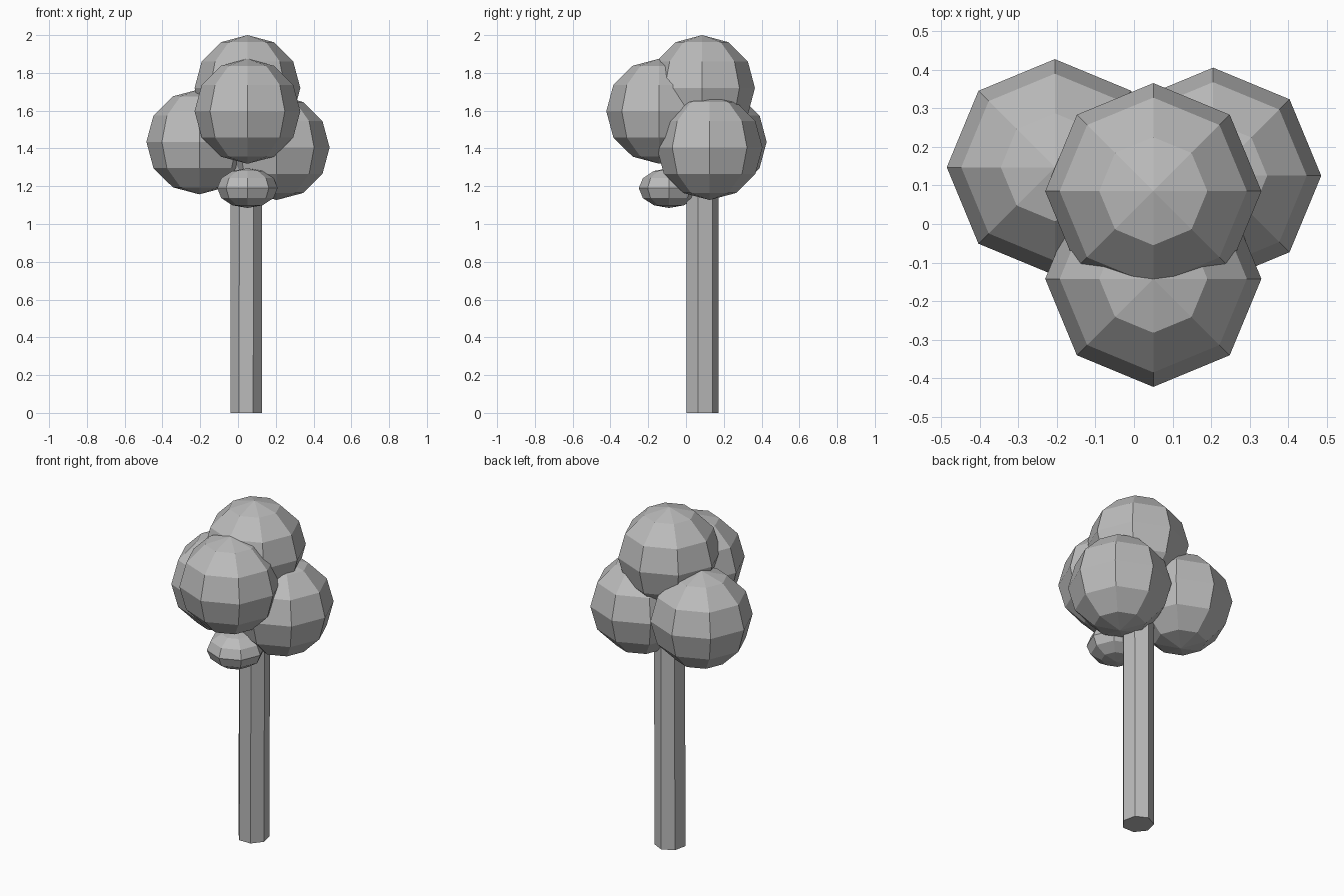
import bpy, bmesh, math
from mathutils import Matrix, Vector

if "Cube" in bpy.data.objects:
    bpy.data.objects.remove(bpy.data.objects["Cube"])

grey = bpy.data.materials.new("plain grey")
grey.diffuse_color = (0.5, 0.5, 0.5, 1)
grey.use_nodes = True
grey.node_tree.nodes["Principled BSDF"].inputs["Base Color"].default_value = grey.diffuse_color


def finish(name, bm):
    bmesh.ops.recalc_face_normals(bm, faces=bm.faces)
    mesh = bpy.data.meshes.new(name)
    bm.to_mesh(mesh)
    bm.free()
    mesh.materials.append(grey)
    obj = bpy.data.objects.new(name, mesh)
    bpy.context.collection.objects.link(obj)
    return obj


def foliage(name, center, radius, height_radius):
    # Low-poly ball, 8 segments by 6 rings, flat shaded
    bm = bmesh.new()
    bmesh.ops.create_uvsphere(bm, u_segments=8, v_segments=6, radius=1)
    bmesh.ops.transform(bm, verts=bm.verts, matrix=Matrix.Translation(center)
                        @ Matrix.Diagonal((radius, radius, height_radius, 1)))
    return finish(name, bm)


# Four large leaf balls and a small flattened one in front
foliage("foliage_top", (0.05, 0.085, 1.72), 0.28, 0.28)
foliage("foliage_front", (0.05, -0.142, 1.597), 0.28, 0.278)
foliage("foliage_left", (-0.205, 0.147, 1.435), 0.28, 0.278)
foliage("foliage_right", (0.205, 0.125, 1.405), 0.28, 0.278)
foliage("foliage_small", (0.05, -0.09, 1.19), 0.16, 0.105)

# Seven-sided trunk with one corner at the back
bm = bmesh.new()
ring = []
for i in range(7):
    a = 2 * math.pi * i / 7
    ring.append(bm.verts.new((0.043 + 0.086 * math.sin(a),
                              0.084 + 0.089 * math.cos(a), 0)))
base = bm.faces.new(ring)
ext = bmesh.ops.extrude_face_region(bm, geom=[base], use_keep_orig=True)
top = [v for v in ext["geom"] if isinstance(v, bmesh.types.BMVert)]
bmesh.ops.translate(bm, verts=top, vec=Vector((0.002, 0, 1.45)))
finish("trunk", bm)
